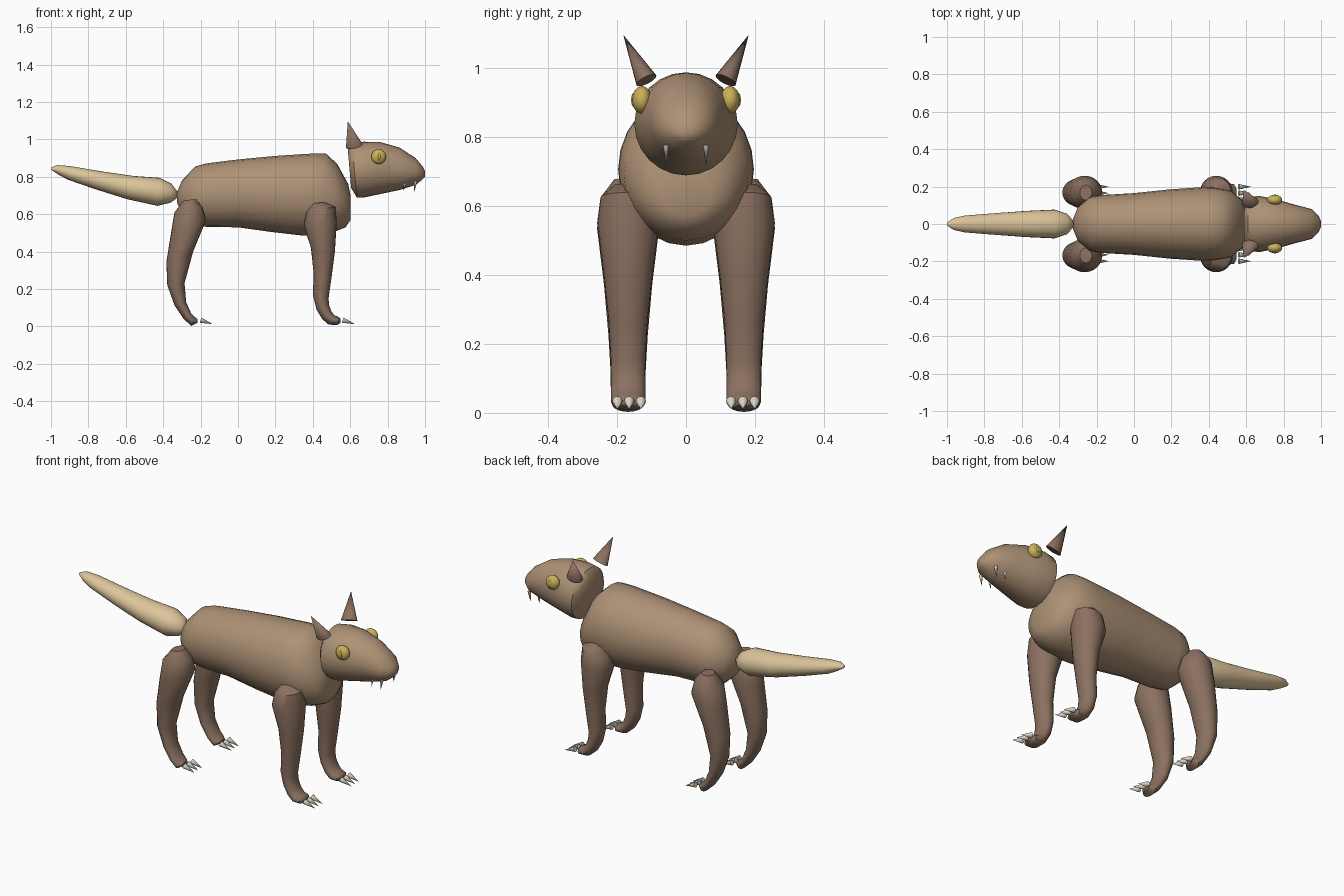
import bpy
import bmesh
from mathutils import Vector, Matrix
from math import cos, sin, tau, radians

default_cube = bpy.data.objects.get("Cube")
if default_cube:
    bpy.data.objects.remove(default_cube, do_unlink=True)


def material(name, red, green, blue):
    mat = bpy.data.materials.new(name)
    mat.use_nodes = True
    colour = (red, green, blue, 1)
    mat.diffuse_color = colour
    mat.node_tree.nodes["Principled BSDF"].inputs["Base Color"].default_value = colour
    return mat


fur = material("tan fur", .42, .285, .18)
dark_fur = material("brown fur", .26, .165, .118)
pale_fur = material("cream fur", .73, .56, .33)
gold = material("gold", .6, .44, .1)
ivory = material("ivory", .7, .67, .57)


def finish(name, bm, mat):
    """Turn a bmesh into a smooth shaded object with one material."""
    bmesh.ops.recalc_face_normals(bm, faces=bm.faces)
    mesh = bpy.data.meshes.new(name)
    bm.to_mesh(mesh)
    bm.free()
    mesh.materials.append(mat)
    obj = bpy.data.objects.new(name, mesh)
    bpy.context.collection.objects.link(obj)
    bpy.ops.object.select_all(action='DESELECT')
    obj.select_set(True)
    bpy.context.view_layer.objects.active = obj
    bpy.ops.object.shade_smooth_by_angle(angle=radians(45))
    return obj


def loft(name, rings, mat, y=0, sides=24):
    """Skin elliptical rings, each given by two opposite rim points (x, z, x, z) and a half width."""
    bm = bmesh.new()
    loops = []
    for ax, az, bx, bz, width in rings:
        first, second = Vector((ax, y, az)), Vector((bx, y, bz))
        centre, arm = (first + second) / 2, (first - second) / 2
        side = Vector((0, width, 0))
        loops.append([bm.verts.new(centre + arm * cos(tau * i / sides) + side * sin(tau * i / sides))
                      for i in range(sides)])
    for low, high in zip(loops, loops[1:]):
        for i in range(sides):
            j = (i + 1) % sides
            bm.faces.new((low[i], low[j], high[j], high[i]))
    bm.faces.new(loops[0])
    bm.faces.new(loops[-1])
    return finish(name, bm, mat)


def spike(name, base, tip, radius, mat, flatten=1, sides=16):
    """Cone pointing from base to tip, optionally flattened sideways."""
    base, tip = Vector(base), Vector(tip)
    axis = tip - base
    across = axis.cross(Vector((1, 0, 0)))
    if abs(axis.normalized().x) > .8:
        across = axis.cross(Vector((0, 0, 1)))
    across.normalize()
    forward = across.cross(axis).normalized()
    frame = Matrix((forward, across * flatten, axis.normalized())).transposed().to_4x4()
    bm = bmesh.new()
    bmesh.ops.create_cone(bm, cap_ends=True, segments=sides, radius1=radius, radius2=0,
                          depth=axis.length, matrix=Matrix.Translation((base + tip) / 2) @ frame)
    return finish(name, bm, mat)


def ball(name, centre, size, mat):
    bm = bmesh.new()
    bmesh.ops.create_uvsphere(bm, u_segments=24, v_segments=16, radius=1,
                              matrix=Matrix.Translation(centre) @ Matrix.Diagonal((*size, 1)))
    return finish(name, bm, mat)


# Torso, tail and head: top rim point, bottom rim point, half width
loft("torso", [
    (-.325, .72, -.325, .66, .03), (-.3, .78, -.3, .6, .09), (-.23, .855, -.24, .545, .145),
    (-.17, .872, -.17, .533, .155), (0, .893, 0, .53, .165), (.2, .912, .18, .505, .185),
    (.4, .925, .33, .488, .197), (.47, .925, .38, .485, .195), (.53, .87, .5, .5, .18),
    (.59, .76, .575, .53, .125), (.602, .7, .602, .57, .07)], fur)

loft("tail", [
    (-.322, .72, -.322, .69, .015), (-.356, .763, -.36, .662, .055), (-.42, .795, -.43, .645, .077),
    (-.56, .805, -.59, .68, .07), (-.72, .828, -.76, .733, .058), (-.9, .858, -.91, .785, .045),
    (-.965, .863, -.96, .812, .032), (-1, .85, -.995, .835, .01)], pale_fur)

loft("head", [
    (.587, .945, .605, .74, .11), (.61, .978, .635, .69, .145), (.67, .988, .67, .689, .15),
    (.76, .986, .76, .708, .132), (.865, .956, .865, .73, .102), (.95, .9, .95, .757, .08),
    (.988, .855, .985, .785, .045), (1, .83, 1, .8, .015)], fur)

# Legs: rear rim point, front rim point, half width
front_leg = [
    (.4, .658, .465, .665, .04), (.365, .61, .52, .64, .08), (.352, .54, .528, .56, .09),
    (.39, .42, .518, .4, .072), (.405, .28, .5, .26, .057), (.4, .17, .484, .15, .051),
    (.42, .09, .487, .115, .05), (.45, .04, .5, .08, .05), (.485, .01, .515, .06, .05),
    (.53, .008, .54, .05, .045), (.548, .02, .548, .04, .02)]
hind_leg = [
    (-.29, .675, -.225, .68, .04), (-.34, .61, -.19, .64, .08), (-.358, .5, -.17, .57, .09),
    (-.383, .345, -.24, .4, .07), (-.378, .22, -.286, .23, .057), (-.34, .115, -.277, .13, .051),
    (-.29, .04, -.25, .07, .05), (-.25, .003, -.23, .05, .047), (-.217, .02, -.217, .04, .025)]

for side_name, side in (("left", 1), ("right", -1)):
    for leg_name, rings, toe_x in (("front", front_leg, .56), ("hind", hind_leg, -.2)):
        loft(f"{leg_name}_leg_{side_name}", rings, dark_fur, y=side * .168)
        # Three claws just ahead of each paw
        for toe in (-1, 0, 1):
            y = side * .165 + toe * .034
            spike(f"{leg_name}_claw_{side_name}_{toe + 2}", (toe_x, y, .034), (toe_x + .066, y, .012),
                  .015, ivory, sides=10)

    # Ears, eyes with a raised slit, and teeth
    spike(f"ear_{side_name}", (.622, side * .115, .965), (.587, side * .182, 1.097), .046, dark_fur, .7)
    ball(f"eye_{side_name}", (.752, side * .128, .908), (.04, .028, .04), gold)
    ball(f"eye_slit_{side_name}", (.755, side * .152, .908), (.007, .007, .02), gold)
    spike(f"fang_{side_name}", (.95, side * .058, .778), (.941, side * .058, .716), .009, ivory)
    spike(f"back_tooth_{side_name}", (.89, side * .058, .765), (.885, side * .058, .722), .007, ivory)
